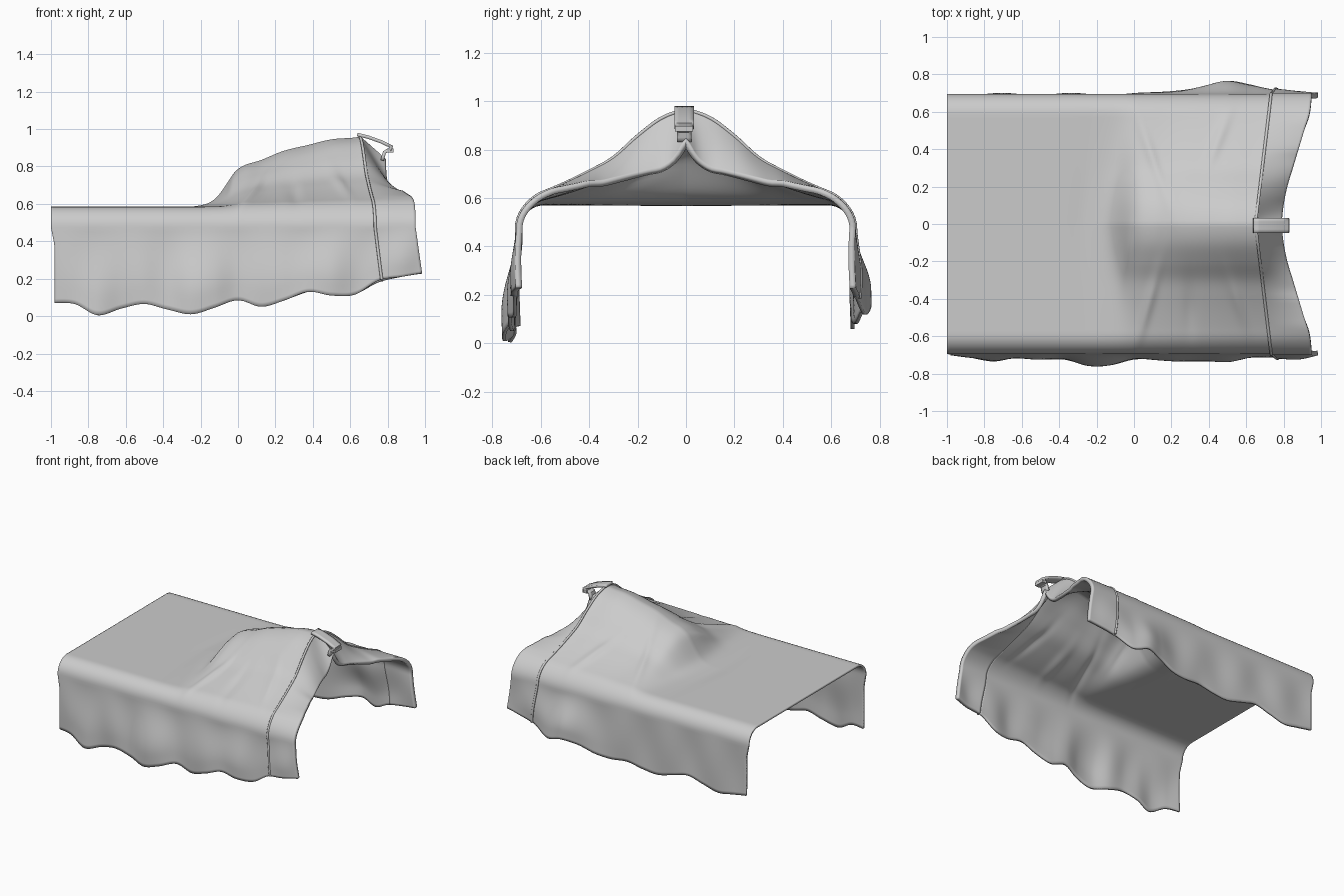
import bpy, bmesh, math
from mathutils import Vector

cube = bpy.data.objects.get("Cube")
if cube:
    bpy.data.objects.remove(cube, do_unlink=True)

cloth = bpy.data.materials.new("grey cloth")
cloth.use_nodes = True
colour = (0.6, 0.6, 0.6, 1)
cloth.diffuse_color = colour
cloth.node_tree.nodes["Principled BSDF"].inputs["Base Color"].default_value = colour


def curve_of(values, start, step):
    """Smooth function through evenly spaced values given in hundredths."""
    def at(x):
        f = max(0, min((x - start) / step, len(values) - 1.001))
        i = int(f)
        t = f - i
        get = lambda j: values[max(0, min(j, len(values) - 1))] / 100
        a, b, c, d = (get(i + j) for j in (-1, 0, 1, 2))
        return b + t * ((c - a) / 2 + t * (a - 2.5 * b + 2 * c - d / 2 + t * (1.5 * (b - c) + (d - a) / 2)))
    return at


def lerp(a, b, t):
    return a + (b - a) * t


# Shape controls: along the length (x) and out from the middle (y)
TOP, HALF, RADIUS = 0.585, 0.695, 0.11
hem = {-1: curve_of([7, 6.5, 0.5, 4, 6.5, 3.5, 1, 4.5, 8.5, 5, 8.5, 13, 11, 11.5, 19, 21, 23], -1, 0.125),
       1: curve_of([10, 8, 6, 9, 12, 9, 6, 7, 9, 8, 9, 13, 15, 12, 18, 21, 23], -1, 0.125)}
bulge = {-1: curve_of([0, 2, 4, 2, 3, 3, 6, 6, 3, 3, 4, 4, 4, 2, 2, 2, 0], -1, 0.125),
         1: curve_of([0, 0, 0, 0, 0, 0, 0, 0, 0, 1, 2, 4, 7, 5, 2, 1, 0], -1, 0.125)}
ridge = curve_of([0, 0, 4, 20, 25, 30, 33, 36, 37, 39, 39], -0.375, 0.125)
fall = curve_of([100, 91, 71, 47, 32, 19, 8, 0], 0, 0.1)
rim_lift = curve_of([25, 17, 13, 12, 11, 10, 9, 8, 8, 7, 6, 5, 3, 1, 0], 0, 0.05)
rim_x = curve_of([79, 80, 82, 85, 88, 91, 94, 95], 0, 0.1)

# Creases: x, y, direction, length, width, height
creases = [(0.1, 0.35, 1.9, 0.2, 0.025, 0.014), (0.08, -0.42, 1.3, 0.2, 0.025, 0.016),
           (0.45, 0.45, 1.2, 0.16, 0.03, 0.014), (0.55, -0.4, 1.9, 0.15, 0.03, 0.012),
           (-0.03, -0.15, 1.5, 0.12, 0.02, 0.014), (0.3, -0.45, 1.6, 0.15, 0.035, -0.01)]


def crease_height(x, y):
    total = 0
    for cx, cy, ang, length, width, high in creases:
        dx, dy = x - cx, y - cy
        along = dx * math.cos(ang) + dy * math.sin(ang)
        across = dy * math.cos(ang) - dx * math.sin(ang)
        total += high * math.exp(-(along / length) ** 2 - (across / width) ** 2)
    return total


def cloth_point(s, t, panel, raise_by=0):
    """s runs from one hem to the other, t along the sheet or the front panel."""
    side, a = (1 if s > 0 else -1), abs(s)
    drop, corner = 0, 0
    if a < 0.55:
        y = (HALF - RADIUS) * a / 0.55
    else:
        corner = min((a - 0.55) / 0.15, 1) * math.pi / 2
        y = HALF - RADIUS + RADIUS * math.sin(corner)
        drop = max(0, (a - 0.7) / 0.3)
    seam = 0.65 + 0.12 * y + 0.035 * drop
    rim = rim_x(y) + 0.035 * drop
    back = -1 + 0.02 * min(1, drop * 4)
    x = lerp(seam, rim, t) if panel else lerp(back, seam, t)
    z = TOP - RADIUS * (1 - math.cos(corner))
    lift = fall(y) * ridge(min(x, seam) - 0.08 * y)
    if panel:
        lift = lerp(fall(y) * ridge(seam - 0.08 * y), rim_lift(y), t)
    z += lift
    if not panel:
        z += crease_height(x, side * y) * min(1, (1 - t) * 12) * math.cos(corner)
    if drop:
        z = lerp(z, hem[side](x), drop)
        y += bulge[side](x) * math.sin(min(1, drop * 1.25) * math.pi / 2) ** 2
        y += 0.006 * math.sin(x * 17 + side) * math.sin(drop * math.pi)
    out = Vector((0, math.sin(corner), math.cos(corner))) * raise_by
    return Vector((x, side * (y + out.y), z + out.z))


def finish(obj, thickness=0):
    obj.data.materials.append(cloth)
    if thickness:
        mod = obj.modifiers.new("thickness", 'SOLIDIFY')
        mod.thickness, mod.offset = thickness, -1
    bpy.ops.object.select_all(action='DESELECT')
    obj.select_set(True)
    bpy.context.view_layer.objects.active = obj
    if obj.type == 'MESH':
        bpy.ops.object.shade_smooth_by_angle(angle=math.radians(40))


def sheet(name, rows, columns, place, thickness):
    bm = bmesh.new()
    grid = [[bm.verts.new(place(j / columns, i / rows)) for j in range(columns + 1)] for i in range(rows + 1)]
    for i in range(rows):
        for j in range(columns):
            bm.faces.new((grid[i][j], grid[i + 1][j], grid[i + 1][j + 1], grid[i][j + 1]))
    mesh = bpy.data.meshes.new(name)
    bm.to_mesh(mesh)
    bm.free()
    obj = bpy.data.objects.new(name, mesh)
    bpy.context.collection.objects.link(obj)
    finish(obj, thickness)


# Main draped sheet and the doubled panel round the opening
sheet("main_sheet", 130, 120, lambda s, t: cloth_point(2 * s - 1, t, False), 0.015)
sheet("front_panel", 16, 120, lambda s, t: cloth_point(2 * s - 1, t, True, 0.006), 0.026)

# Piping along the seam between them
data = bpy.data.curves.new("seam_piping", 'CURVE')
data.dimensions, data.bevel_depth, data.bevel_resolution = '3D', 0.008, 2
data.use_fill_caps = True
line = data.splines.new('POLY')
line.points.add(120)
for k, p in enumerate(line.points):
    p.co = (*cloth_point(k / 60 - 1, 0, True, 0.004), 1)
piping = bpy.data.objects.new("seam_piping", data)
bpy.context.collection.objects.link(piping)
finish(piping)

# Strap folded over the top of the ridge and tucked under the rim
strap = [(0.64, 0.98), (0.7, 0.965), (0.77, 0.94), (0.83, 0.91), (0.82, 0.885), (0.79, 0.87), (0.78, 0.83)]


def strap_point(s, t):
    f = t * (len(strap) - 1)
    i = min(int(f), len(strap) - 2)
    (xa, za), (xb, zb) = strap[i], strap[i + 1]
    wide = 0.04 if t < 0.7 else 0.03
    return Vector((lerp(xa, xb, f - i), lerp(-wide, wide, s) - 0.008, lerp(za, zb, f - i)))


sheet("ridge_strap", 12, 4, strap_point, 0.018)

# Small keeper band round the strap
bpy.ops.mesh.primitive_cube_add(size=1, location=(0.815, -0.008, 0.885))
band = bpy.context.object
band.name = "strap_keeper"
band.scale = (0.035, 0.075, 0.022)
finish(band)
